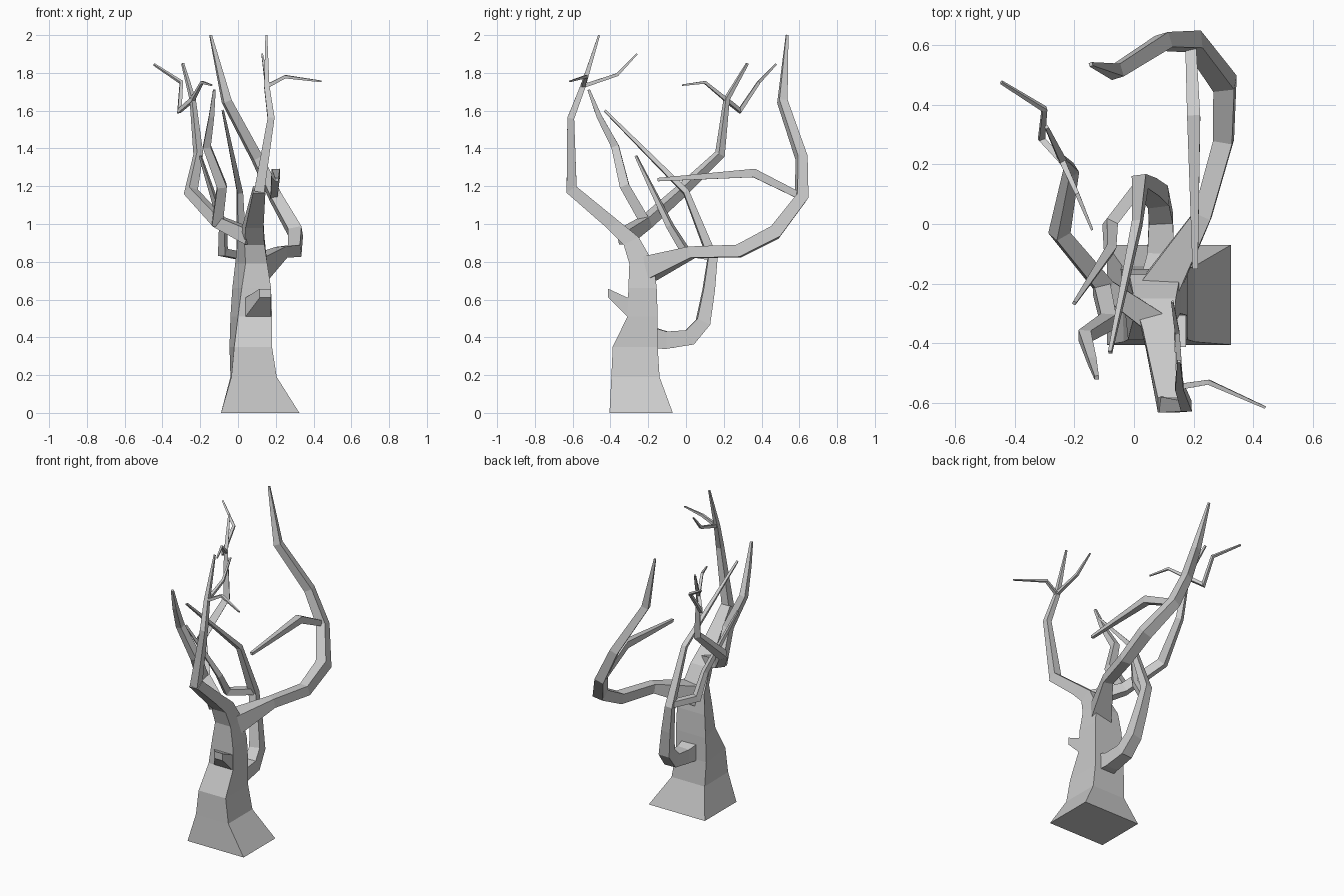
import bpy, bmesh
from mathutils import Vector


def make_object(name, rings):
    """Skin a list of four-point rings and cap both ends."""
    bm = bmesh.new()
    loops = [[bm.verts.new(p) for p in ring] for ring in rings]
    for a, b in zip(loops, loops[1:]):
        for i in range(4):
            j = (i + 1) % 4
            bm.faces.new((a[i], a[j], b[j], b[i]))
    bm.faces.new(loops[0][::-1])
    bm.faces.new(loops[-1])
    bmesh.ops.recalc_face_normals(bm, faces=bm.faces)
    mesh = bpy.data.meshes.new(name)
    bm.to_mesh(mesh)
    bm.free()
    obj = bpy.data.objects.new(name, mesh)
    bpy.context.collection.objects.link(obj)
    return obj


def limb(name, nodes):
    """Square-section limb with mitred bends; nodes are (x, y, z, half width)."""
    pts = [Vector(n[:3]) for n in nodes]
    dirs = [(b - a).normalized() for a, b in zip(pts, pts[1:])]
    ref = Vector((0, 0, 1)) if abs(dirs[0].z) < 0.8 else Vector((1, 0, 0))
    side = dirs[0].cross(ref).normalized()
    rings = []
    for i, p in enumerate(pts):
        d_in = dirs[max(i - 1, 0)]
        d_out = dirs[min(i, len(dirs) - 1)]
        miter = (d_in + d_out).normalized()
        up = side.cross(d_in)
        ring = []
        for u, v in ((-1, -1), (1, -1), (1, 1), (-1, 1)):
            off = (side * u + up * v) * nodes[i][3]
            ring.append(p + off - d_in * (off.dot(miter) / d_in.dot(miter)))
        rings.append(ring)
        side = d_in.rotation_difference(d_out) @ side
    return make_object(name, rings)


# Trunk: z front, z back, front left x, back left x, right x, front y, back y
trunk = [
    (0, 0, -.09, -.09, .325, -.405, -.07),
    (.19, .19, -.035, -.04, .205, -.395, -.14),
    (.35, .35, -.02, -.045, .18, -.388, -.15),
    (.51, .51, .0, -.04, .18, -.31, -.15),
    (.66, .66, .02, -.03, .175, -.305, -.155),
    (.79, .79, .04, -.015, .155, -.30, -.17),
    (.89, .93, .035, .0, .14, -.33, -.25),
    (.98, 1.015, .04, .03, .135, -.42, -.355),
    (1.165, 1.20, .08, .08, .145, -.632, -.582),
]
make_object("trunk", [
    [(fl, fy, zf), (r, fy, zf), (r, by, zb), (bl, by, zb)]
    for zf, zb, fl, bl, r, fy, by in trunk])

# Broken branch stub on the front
make_object("stub", [
    [(.04, -.29, .51), (.175, -.29, .51), (.175, -.29, .61), (.04, -.29, .61)],
    [(.04, -.31, .51), (.175, -.31, .51), (.175, -.31, .61), (.04, -.31, .61)],
    [(.115, -.412, .61), (.175, -.412, .61), (.175, -.412, .657), (.115, -.412, .657)],
])

# Front branch and its twigs
limb("front_branch", [(.112, -.605, 1.17, .027), (.175, -.61, 1.56, .018),
                      (.152, -.545, 1.73, .014), (.15, -.46, 2.0, .005)])
limb("front_twig_right", [(.155, -.545, 1.73, .01), (.25, -.53, 1.78, .008),
                          (.44, -.615, 1.755, .004)])
limb("front_twig_back", [(.155, -.545, 1.73, .01), (.145, -.365, 1.79, .008),
                         (.128, -.26, 1.90, .004)])

# Large back branch and its inward twig
limb("back_branch", [(.09, -.21, .76, .065), (.23, .03, .85, .03),
                     (.30, .28, .857, .032), (.305, .47, .955, .035),
                     (.20, .612, 1.14, .03), (.10, .612, 1.35, .026),
                     (-.06, .51, 1.65, .022), (-.145, .535, 2.0, .006)])
limb("back_twig", [(.19, .60, 1.15, .018), (.20, .36, 1.27, .022),
                   (.205, -.15, 1.235, .009)])

# Left branch and its twigs
limb("left_branch", [(.07, -.33, .93, .04), (-.10, -.21, 1.01, .03),
                     (-.25, -.03, 1.17, .026), (-.21, .18, 1.37, .019),
                     (-.24, .215, 1.66, .012), (-.293, .325, 1.85, .006)])
limb("left_twig_outer", [(-.24, .21, 1.66, .011), (-.31, .285, 1.60, .01),
                         (-.30, .385, 1.75, .008), (-.445, .475, 1.845, .005)])
limb("left_twig_inner", [(-.24, .21, 1.66, .01), (-.19, .10, 1.75, .007),
                         (-.14, -.02, 1.735, .004)])
limb("left_front_branch", [(-.11, -.21, 1.0, .028), (-.085, -.325, 1.2, .025),
                           (-.165, -.375, 1.41, .02), (-.14, -.46, 1.57, .014),
                           (-.125, -.515, 1.71, .007)])

# Low branch at the back, splitting into two thin shoots
limb("low_branch", [(.08, -.20, .40, .06), (.09, -.10, .385, .045),
                    (.09, .02, .40, .04), (.08, .09, .48, .036),
                    (.05, .12, .65, .03), (.02, .14, .82, .024),
                    (.01, .0, 1.17, .015), (-.08, -.43, 1.6, .006)])
limb("low_shoot", [(.02, .13, .83, .02), (-.08, -.0, .85, .02),
                   (-.08, -.085, .99, .016), (-.20, -.265, 1.36, .006)])
